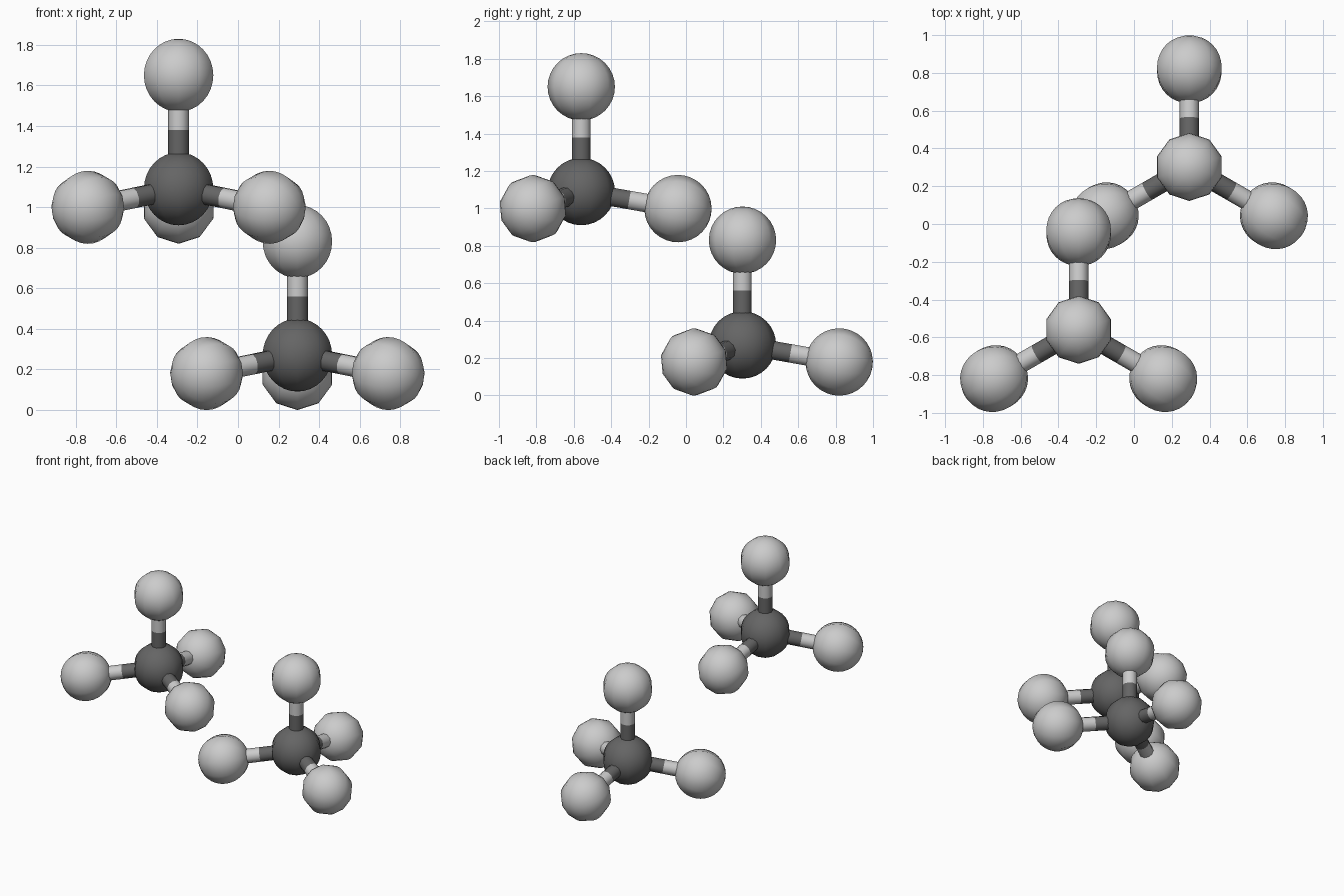
import bpy
import bmesh
import math
from mathutils import Matrix, Vector

if "Cube" in bpy.data.objects:
    bpy.data.objects.remove(bpy.data.objects["Cube"], do_unlink=True)

SIDES = 10        # sides around every ball and rod
BALL_R = 0.18
ROD_R = 0.052


def make_material(name, value):
    mat = bpy.data.materials.new(name)
    mat.use_nodes = True
    col = (value, value, value, 1.0)
    mat.diffuse_color = col
    mat.node_tree.nodes["Principled BSDF"].inputs["Base Color"].default_value = col
    return mat


LIGHT = make_material("light grey", 0.60)
DARK = make_material("dark grey", 0.13)


def finish(name, bm, matrix, mat):
    mesh = bpy.data.meshes.new(name)
    bm.to_mesh(mesh)
    bm.free()
    mesh.polygons.foreach_set("use_smooth", [True] * len(mesh.polygons))
    mesh.materials.append(mat)
    obj = bpy.data.objects.new(name, mesh)
    obj.matrix_world = matrix
    bpy.context.collection.objects.link(obj)


def ball(name, matrix, mat):
    bm = bmesh.new()
    bmesh.ops.create_uvsphere(bm, u_segments=SIDES, v_segments=16, radius=BALL_R)
    finish(name, bm, matrix, mat)


def rod(name, matrix, start, end, mat):
    # Open tube along local z; its ends are hidden inside the balls
    bm = bmesh.new()
    bmesh.ops.create_cone(bm, cap_ends=False, segments=SIDES, radius1=ROD_R,
                          radius2=ROD_R, depth=end - start,
                          matrix=Matrix.Translation((0, 0, (start + end) / 2)))
    # Put a corner on the local x axis, like the balls
    for v in bm.verts:
        i = round(math.atan2(v.co.y, v.co.x) / (2 * math.pi / SIDES) - 0.01)
        a = i * 2 * math.pi / SIDES
        v.co.x, v.co.y = ROD_R * math.cos(a), ROD_R * math.sin(a)
    finish(name, bm, matrix, mat)


# Arms: name, turn about z, tilt from vertical, colour change, ball distance
ARMS = [
    ("top", 0, 0, 0.29, 0.56),
    ("back", 0, -100, 0.26, 0.525),
    ("left", -120, -100, 0.26, 0.525),
    ("right", 120, -100, 0.26, 0.525),
]


def molecule(prefix, centre):
    base = Matrix.Translation(Vector(centre))
    ball(prefix + "_centre_ball", base, DARK)
    for name, turn, tilt, split, dist in ARMS:
        m = (base @ Matrix.Rotation(math.radians(turn), 4, 'Z')
             @ Matrix.Rotation(math.radians(tilt), 4, 'X'))
        part = prefix + "_" + name
        rod(part + "_inner_rod", m, 0.08, split, DARK)
        rod(part + "_outer_rod", m, split, dist - 0.08, LIGHT)
        ball(part + "_outer_ball", m @ Matrix.Translation((0, 0, dist)), LIGHT)


molecule("lower", (0.293, 0.302, 0.27))
molecule("upper", (-0.293, -0.56, 1.09))
